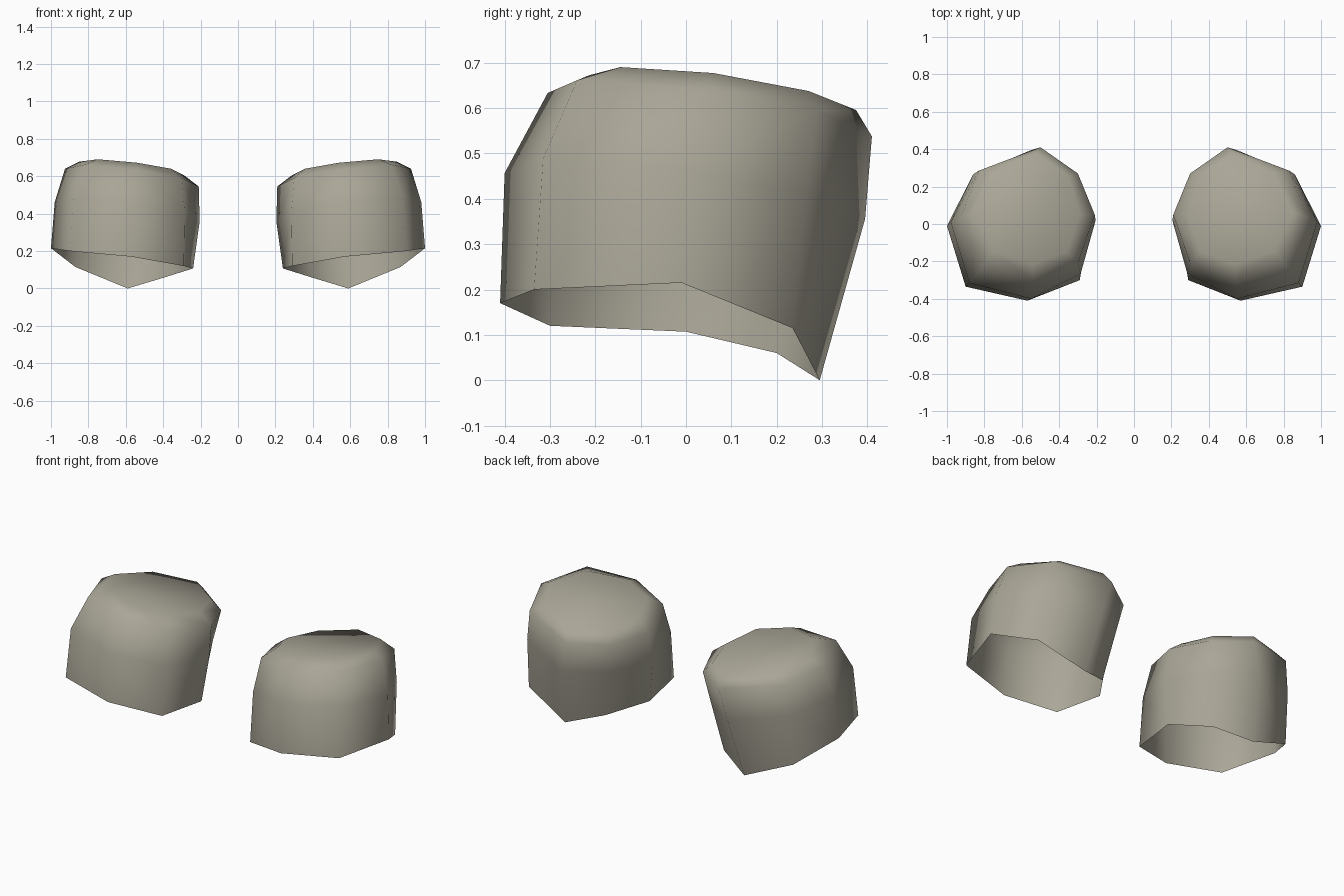
import bpy
import bmesh

default_cube = bpy.data.objects.get("Cube")
if default_cube:
    bpy.data.objects.remove(default_cube, do_unlink=True)

# One warm grey for both caps
grey = bpy.data.materials.new("warm_grey")
grey.use_nodes = True
colour = (0.40, 0.38, 0.31, 1)
grey.diffuse_color = colour
shader = grey.node_tree.nodes["Principled BSDF"]
shader.inputs["Base Color"].default_value = colour
shader.inputs["Roughness"].default_value = 0.8

# Eight-sided outlines (x, y), starting at the front and going round by the outer side
open_rim = [(.57, -.41), (.9, -.335), (1, -.01), (.87, .235),
            (.59, .295), (.39, .2), (.24, 0), (.29, -.3)]
rim_heights = [.17, .2, .215, .115, 0, .06, .107, .12]
waist = [(.55, -.4), (.88, -.315), (.98, .01), (.86, .265),
         (.55, .395), (.34, .25), (.205, .02), (.285, -.265)]
shoulder = [(.54, -.305), (.82, -.24), (.925, .04), (.83, .285),
            (.5, .41), (.3, .27), (.21, .05), (.3, -.21)]
crown = [(.54, -.215), (.75, -.145), (.85, .06), (.75, .27),
         (.53, .375), (.35, .25), (.29, .05), (.36, -.15)]


def tilted(outline, height):
    """Lay an outline on the plane that leans inwards and backwards."""
    return [(x, y, height + .13 * (x - .58) - .127 * y) for x, y in outline]


def build_cap(name, side):
    """Open-bottomed rounded cap; side is +1 for left and -1 for right."""
    rings = [
        [(x, y, z) for (x, y), z in zip(open_rim, rim_heights)],
        tilted(waist, .41),
        tilted(shoulder, .6),
        tilted(crown, .65),
    ]
    bm = bmesh.new()
    loops = [[bm.verts.new((side * x, y, z)) for x, y, z in ring]
             for ring in rings]
    # Wall
    for low, high in zip(loops, loops[1:]):
        for i in range(len(low)):
            j = (i + 1) % len(low)
            bm.faces.new((low[i], low[j], high[j], high[i]))
    # Closed top
    bm.faces.new(loops[-1])
    if side < 0:
        bmesh.ops.reverse_faces(bm, faces=bm.faces[:])
    for face in bm.faces:
        face.smooth = True
    mesh = bpy.data.meshes.new(name)
    bm.to_mesh(mesh)
    bm.free()
    mesh.materials.append(grey)
    cap = bpy.data.objects.new(name, mesh)
    bpy.context.collection.objects.link(cap)
    return cap


build_cap("left_cap", 1)
build_cap("right_cap", -1)
